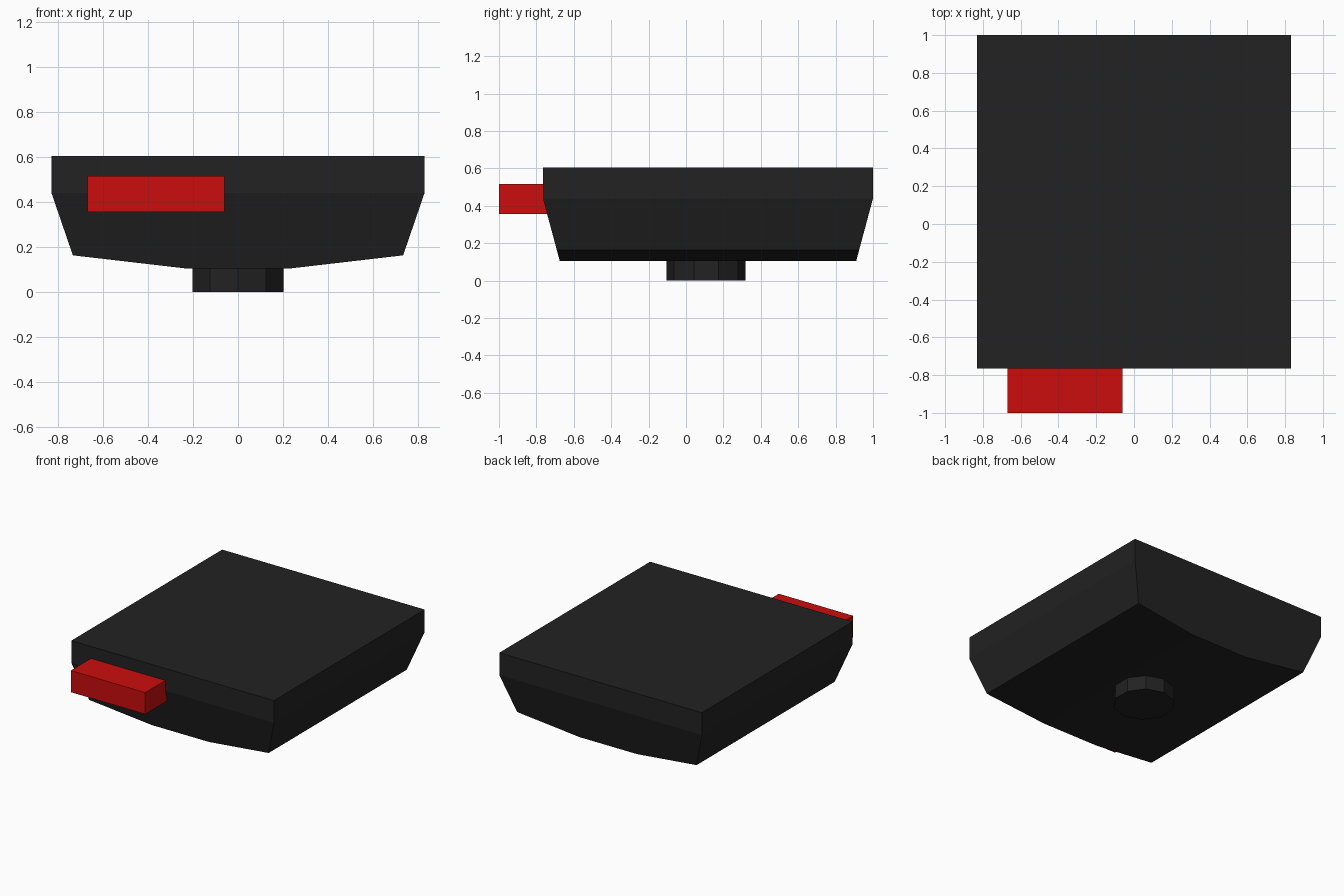
import bpy
import bmesh
from math import pi
from mathutils import Matrix

if "Cube" in bpy.data.objects:
    bpy.data.objects.remove(bpy.data.objects["Cube"], do_unlink=True)


def make_material(name, color):
    mat = bpy.data.materials.new(name)
    mat.use_nodes = True
    mat.diffuse_color = color
    mat.node_tree.nodes["Principled BSDF"].inputs["Base Color"].default_value = color
    return mat


def add_object(name, bm, mat):
    bmesh.ops.recalc_face_normals(bm, faces=bm.faces)
    mesh = bpy.data.meshes.new(name)
    bm.to_mesh(mesh)
    bm.free()
    mesh.materials.append(mat)
    obj = bpy.data.objects.new(name, mesh)
    bpy.context.collection.objects.link(obj)
    return obj


black = make_material("charcoal black", (0.016, 0.016, 0.016, 1))
red = make_material("bright red", (0.6, 0.004, 0.004, 1))

# Tray body: half profile as (x, z), mirrored, with ends that taper inward below the rim
TOP, RIM, BOTTOM = 0.605, 0.44, 0.105
FRONT, BACK, INSET = -0.765, 1.0, 0.09
half = [(0.83, TOP), (0.83, RIM), (0.735, 0.163), (0.235, BOTTOM)]
profile = half + [(-x, z) for x, z in reversed(half)]


def taper(z):
    return INSET * max(0, RIM - z) / (RIM - BOTTOM)


bm = bmesh.new()
front = [bm.verts.new((x, FRONT + taper(z), z)) for x, z in profile]
back = [bm.verts.new((x, BACK - taper(z), z)) for x, z in profile]
count = len(profile)
for i in range(count):
    j = (i + 1) % count
    bm.faces.new((front[i], front[j], back[j], back[i]))
# End caps as strips, split at each profile level
for ring in (front, back):
    for i in range(count // 2 - 1):
        bm.faces.new((ring[i], ring[i + 1], ring[-2 - i], ring[-1 - i]))
add_object("tray_body", bm, black)

# Round foot under the body
bm = bmesh.new()
bmesh.ops.create_cone(bm, cap_ends=True, segments=10, radius1=0.212, radius2=0.212,
                      depth=0.12, matrix=Matrix.Translation((0, 0.107, 0.06)))
add_object("foot", bm, black)

# Red block on the front
bm = bmesh.new()
bmesh.ops.create_cube(bm, size=1, matrix=Matrix.Translation((-0.365, -0.85, 0.436))
                      @ Matrix.Diagonal((0.61, 0.30, 0.16, 1)))
add_object("front_block", bm, red)
